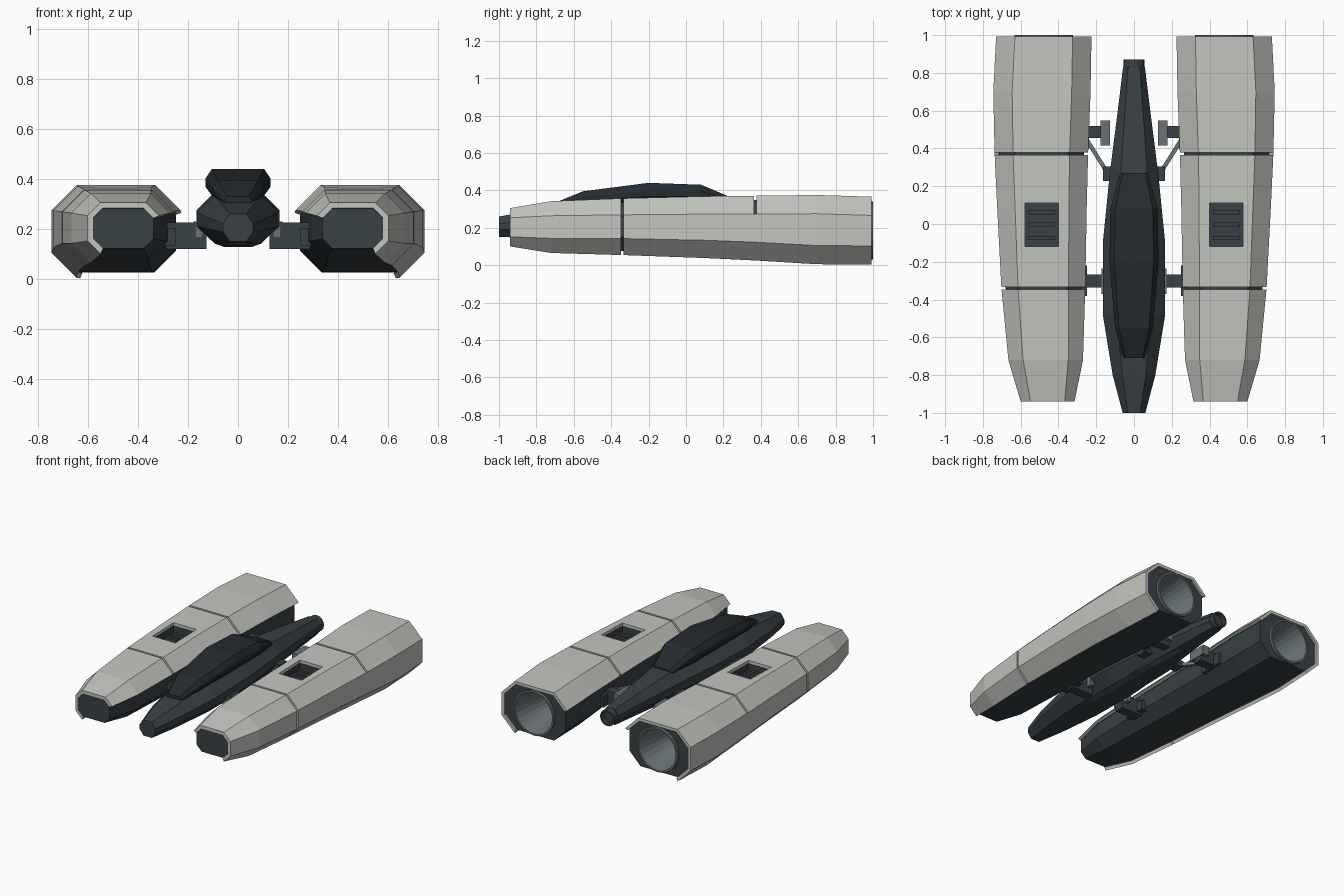
import bpy, bmesh, math
from mathutils import Vector

if "Cube" in bpy.data.objects:
    bpy.data.objects.remove(bpy.data.objects["Cube"])


def material(name, rgb):
    m = bpy.data.materials.new(name)
    m.diffuse_color = (*rgb, 1)
    m.use_nodes = True
    m.node_tree.nodes["Principled BSDF"].inputs["Base Color"].default_value = m.diffuse_color
    return m


LIGHT = material("light_armour", (0.55, 0.56, 0.52))
DARK = material("dark_hull", (0.04, 0.052, 0.06))
BLACK = material("canopy_glass", (0.018, 0.024, 0.028))
STEEL = material("steel", (0.14, 0.17, 0.18))


def loft(name, rings, mat, mirror=True, cutters=()):
    """Skin closed rings of points, cap the ends, optionally cut and mirror."""
    bm = bmesh.new()
    vs = [[bm.verts.new(p) for p in r] for r in rings]
    n = len(vs[0])
    for a, b in zip(vs, vs[1:]):
        for i in range(n):
            j = (i + 1) % n
            bm.faces.new((a[i], a[j], b[j], b[i]))
    bm.faces.new(vs[0])
    bm.faces.new(vs[-1])
    bmesh.ops.recalc_face_normals(bm, faces=bm.faces)
    me = bpy.data.meshes.new(name)
    bm.to_mesh(me)
    bm.free()
    ob = bpy.data.objects.new(name, me)
    bpy.context.collection.objects.link(ob)
    if mat:
        me.materials.append(mat)
    for c in cutters:
        mod = ob.modifiers.new("cut", "BOOLEAN")
        mod.operation, mod.solver, mod.object = "DIFFERENCE", "EXACT", c
    if mirror:
        mod = ob.modifiers.new("mirror", "MIRROR")
        mod.use_axis[0] = True
        mod.use_mirror_merge = False
    return ob


def box(name, x, y, z, mat, **kw):
    ring = lambda yy: [(x[0], yy, z[0]), (x[1], yy, z[0]), (x[1], yy, z[1]), (x[0], yy, z[1])]
    return loft(name, [ring(y[0]), ring(y[1])], mat, **kw)


def lathe(name, profile, cx, cz, sides, mat, **kw):
    rings = [[(cx + r * math.cos(2 * math.pi * i / sides), y, cz + r * math.sin(2 * math.pi * i / sides))
              for i in range(sides)] for r, y in profile]
    return loft(name, rings, mat, **kw)


def bar(name, a, b, r, mat):
    a, b = Vector(a), Vector(b)
    q = (b - a).to_track_quat("Z", "Y")
    corners = [q @ Vector((sx * r, sy * r, 0)) for sx, sy in ((-1, -1), (1, -1), (1, 1), (-1, 1))]
    return loft(name, [[a + c for c in corners], [b + c for c in corners]], mat)


# Pod stations: y, inner x, outer x, bottom z, top z, chamfer
POD = [(-0.94, 0.315, 0.60, 0.10, 0.305, 0.052),
       (-0.72, 0.27, 0.665, 0.065, 0.342, 0.078),
       (-0.34, 0.258, 0.702, 0.054, 0.357, 0.088),
       (0.10, 0.25, 0.725, 0.038, 0.368, 0.095),
       (0.37, 0.243, 0.738, 0.025, 0.371, 0.098),
       (0.70, 0.230, 0.745, 0.005, 0.375, 0.100),
       (0.993, 0.225, 0.73, 0.003, 0.366, 0.100)]


def station(y):
    for a, b in zip(POD, POD[1:]):
        if y <= b[0]:
            break
    t = (y - a[0]) / (b[0] - a[0])
    return [p + (q - p) * t for p, q in zip(a, b)]


def octagon(y, inset=0.0):
    _, xi, xo, zb, zt, c = station(y)
    xi, xo, zb, zt, c = xi + inset, xo - inset, zb + inset, zt - inset, c - 0.586 * inset
    return [(xo - c, y, zb), (xo, y, zb + c), (xo, y, zt - c), (xo - c, y, zt),
            (xi + c, y, zt), (xi, y, zt - c), (xi, y, zb + c), (xi + c, y, zb)]


def spans(y0, y1):
    return [y0] + [s[0] for s in POD if y0 + 0.02 < s[0] < y1 - 0.02] + [y1]


def panel(name, y0, y1, k0, k1, cutters=()):
    rings = [octagon(y)[k0:k1 + 1] + octagon(y, 0.021)[k0:k1 + 1][::-1] for y in spans(y0, y1)]
    return loft(name, rings, LIGHT, cutters=cutters)


# Cutters for the vent opening and the exhaust
vent_cut = box("vent_cutter", (0.40, 0.577), (-0.12, 0.112), (0.30, 0.5), None, mirror=False)
NX, NZ = 0.478, 0.185
exhaust_cut = lathe("exhaust_cutter", [(0.095, 0.68), (0.162, 1.02)], NX, NZ, 24, None, mirror=False)
for c in (vent_cut, exhaust_cut):
    c.hide_render = True
    c.hide_viewport = True

# Engine pods: dark core, wrapped by armour panels with gaps
loft("pod_core", [octagon(y, 0.0225) for y in spans(-0.938, 0.98)], DARK, cutters=(vent_cut, exhaust_cut))
panel("armour_front", -0.94, -0.348, 0, 5)
panel("armour_side", -0.334, 0.993, 0, 2)
panel("armour_top_middle", -0.334, 0.364, 2, 5, (vent_cut,))
panel("armour_top_rear", 0.378, 0.993, 2, 5)

# Exhaust nozzles and vent slats
nozzle = lathe("exhaust_nozzle", [(0.09, 0.69), (0.155, 0.985), (0.155, 1.0), (0.143, 1.0), (0.08, 0.71)],
               NX, NZ, 24, STEEL)
for i, y in enumerate((-0.074, -0.004, 0.062)):
    box(f"vent_slat_{i}", (0.418, 0.559), (y - 0.011, y + 0.011), (0.297, 0.322), DARK)


# Central fuselage and canopy
def hull_ring(y, w, z0, z1, top, low, bottom):
    h = z1 - z0
    half = [(w * bottom, z0), (w, z0 + low * h), (w, z0 + 0.65 * h), (w * top, z1)]
    return [(x, y, z) for x, z in half] + [(-x, y, z) for x, z in half[::-1]]


FUSE = [(-1.0, 0.06, 0.15, 0.26), (-0.8, 0.113, 0.147, 0.295), (-0.48, 0.165, 0.143, 0.335),
        (-0.1, 0.165, 0.14, 0.35), (0.27, 0.128, 0.15, 0.34), (0.6, 0.086, 0.165, 0.31), (0.83, 0.058, 0.175, 0.285)]
loft("fuselage", [hull_ring(*s, 0.55, 0.35, 0.55) for s in FUSE], DARK, mirror=False)
CANOPY = [(-0.71, 0.055, 0.29, 0.33), (-0.55, 0.10, 0.31, 0.395), (-0.2, 0.13, 0.33, 0.44),
          (0.08, 0.124, 0.33, 0.43), (0.27, 0.075, 0.31, 0.35)]
loft("canopy", [hull_ring(*s, 0.8, 0.35, 0.78) for s in CANOPY], BLACK, mirror=False)
lathe("tail_nozzle", [(0.05, 0.81), (0.056, 0.835), (0.056, 0.87), (0.044, 0.87), (0.04, 0.845)],
      0, 0.23, 16, DARK, mirror=False)
KEEL = [(-0.5, 0.05, 0.14, 0.16), (-0.35, 0.09, 0.128, 0.165), (0.25, 0.08, 0.13, 0.17), (0.5, 0.04, 0.15, 0.18)]
loft("belly_keel", [hull_ring(*s, 1.0, 0.35, 0.6) for s in KEEL], DARK, mirror=False)

# Pylons joining the pods to the fuselage
box("front_pylon", (0.125, 0.29), (-0.335, -0.268), (0.12, 0.225), DARK)
box("front_collar", (0.14, 0.172), (-0.37, -0.235), (0.165, 0.23), STEEL)
box("front_pod_pad", (0.25, 0.30), (-0.38, -0.22), (0.135, 0.205), DARK)
box("rear_pylon", (0.13, 0.275), (0.455, 0.52), (0.13, 0.222), DARK)
box("rear_collar", (0.128, 0.178), (0.415, 0.547), (0.165, 0.23), STEEL)
box("rear_pod_pad", (0.238, 0.29), (0.40, 0.57), (0.125, 0.205), DARK)
bar("brace_strut", (0.25, 0.445, 0.19), (0.14, 0.27, 0.2), 0.011, STEEL)
box("brace_foot", (0.105, 0.163), (0.228, 0.305), (0.18, 0.225), DARK)
